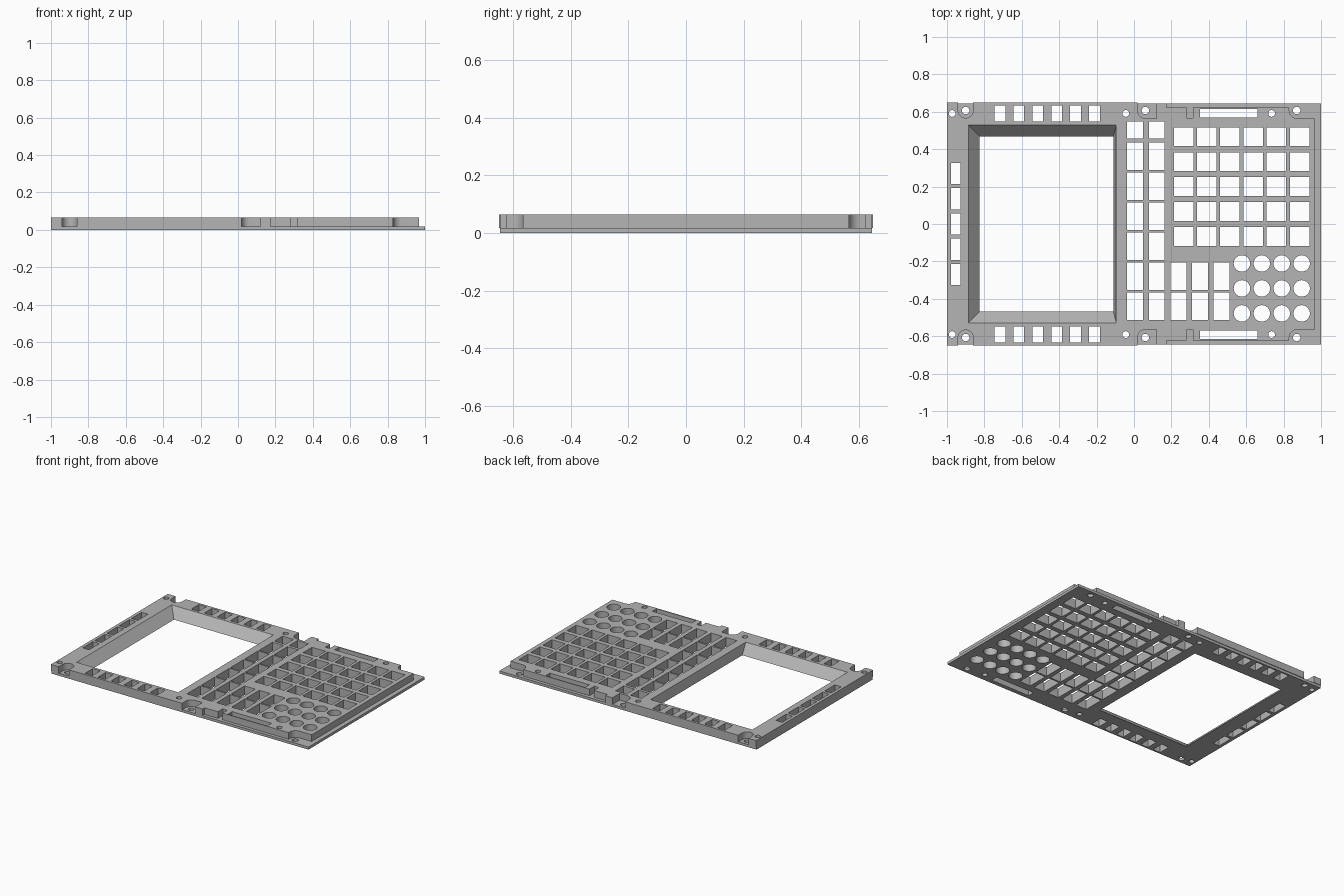
import bpy
import bmesh
from math import cos, sin, pi

if "Cube" in bpy.data.objects:
    bpy.data.objects.remove(bpy.data.objects["Cube"], do_unlink=True)

TOP, LIP = 0.065, 0.018

grey = bpy.data.materials.new("plain_grey")
grey.use_nodes = True
colour = (0.46, 0.46, 0.46, 1)
grey.diffuse_color = colour
grey.node_tree.nodes["Principled BSDF"].inputs["Base Color"].default_value = colour


def loft(bm, low, high, z0, z1):
    """Closed solid between two outlines with the same number of points."""
    a = [bm.verts.new((x, y, z0)) for x, y in low]
    b = [bm.verts.new((x, y, z1)) for x, y in high]
    n = len(a)
    bm.faces.new(a[::-1])
    bm.faces.new(b)
    for i in range(n):
        j = (i + 1) % n
        bm.faces.new((a[i], a[j], b[j], b[i]))


def rect(x0, x1, y0, y1):
    return [(x0, y0), (x1, y0), (x1, y1), (x0, y1)]


def arc(cx, cy, r, start, end, n=12):
    angles = [start + (end - start) * i / n for i in range(n + 1)]
    return [(cx + r * cos(t), cy + r * sin(t)) for t in angles]


def finish(name, bm):
    bmesh.ops.recalc_face_normals(bm, faces=bm.faces)
    mesh = bpy.data.meshes.new(name)
    bm.to_mesh(mesh)
    bm.free()
    mesh.materials.append(grey)
    obj = bpy.data.objects.new(name, mesh)
    bpy.context.collection.objects.link(obj)
    return obj


# Thin base sheet
bm = bmesh.new()
sheet = rect(-1, 1, -0.645, 0.645)
loft(bm, sheet, sheet, 0, LIP)
panel = finish("panel", bm)

# Raised body with screw notches and stepped edges, mirrored front to back
SCREW_Y = 0.607
edge = [(-1, 0.649), (-0.94, 0.649)]
edge += arc(-0.9, SCREW_Y, 0.04, pi, 2 * pi, 20)
edge += [(-0.86, 0.649), (0.019, 0.649)]
edge += arc(0.061, SCREW_Y, 0.042, pi, 1.5 * pi)
edge += [(0.12, 0.565), (0.12, 0.645), (0.175, 0.645), (0.175, 0.622),
         (0.28, 0.622), (0.28, 0.568), (0.315, 0.568), (0.315, 0.622), (0.83, 0.622)]
edge += arc(0.872, SCREW_Y, 0.042, pi, 1.5 * pi)
edge += [(0.968, 0.565)]
outline = edge + [(x, -y) for x, y in reversed(edge)]
bm = bmesh.new()
loft(bm, outline[::-1], outline[::-1], LIP, TOP)
raised_body = finish("raised_body", bm)

# Cutter holding every opening
bm = bmesh.new()


def cut(pts):
    loft(bm, pts, pts, -0.05, 0.12)


def cut_box(cx, cy, w, h):
    cut(rect(cx - w / 2, cx + w / 2, cy - h / 2, cy + h / 2))


def cut_round(cx, cy, r, n=32):
    cut(arc(cx, cy, r, 0, 2 * pi, n)[:-1])


# Screen window with sloping sides, extended past both faces
def window(z):
    t = z / TOP
    half = 0.468 + 0.06 * t
    return rect(-0.825 - 0.06 * t, -0.11 + 0.015 * t, -half, half)


loft(bm, window(-0.02), window(0.08), -0.02, 0.08)

# Side buttons left of the window
for i in range(5):
    cut_box(-0.953, 0.135 * (i - 2), 0.05, 0.114)

# Openings repeated along the front and back edges
for s in (-1, 1):
    for i in range(6):
        cut_box(-0.717 + 0.1012 * i, s * 0.59, 0.058, 0.085)
    for x in (-0.972, -0.044, 0.736):
        cut_round(x, s * 0.591, 0.018, 20)
    for x in (-0.9, 0.061, 0.87):
        cut_round(x, s * SCREW_Y, 0.02, 20)
    cut_box(0.506, s * 0.592, 0.306, 0.047)

# Tall keys: two full columns, then three short ones
for col in range(5):
    x = 0.006 + 0.1155 * col
    for row in range(6):
        if col < 2 or row > 3:
            cut_box(x, 0.362 - 0.1605 * row, 0.085, 0.148)
    if col < 2:
        cut_box(x, 0.502, 0.085, 0.09)

# Main key grid
for col in range(6):
    for row in range(5):
        cut_box(0.265 + 0.124 * col, 0.467 - 0.1335 * row, 0.104, 0.1)

# Round keys
for col in range(4):
    for row in range(3):
        cut_round(0.577 + 0.1065 * col, -0.211 - 0.1335 * row, 0.044)

cutter = finish("opening_cutter", bm)

# Join the layers and cut the openings
for label, operation, other in (("join", "UNION", raised_body), ("openings", "DIFFERENCE", cutter)):
    mod = panel.modifiers.new(label, "BOOLEAN")
    mod.operation = operation
    mod.solver = "EXACT"
    mod.object = other
bpy.context.view_layer.update()
bpy.context.view_layer.objects.active = panel
panel.select_set(True)
for label in ("join", "openings"):
    bpy.ops.object.modifier_apply(modifier=label)
for helper in (raised_body, cutter):
    bpy.data.objects.remove(helper, do_unlink=True)

# Smooth the round holes while keeping edges sharp
bpy.ops.object.shade_smooth_by_angle(angle=pi / 6)
